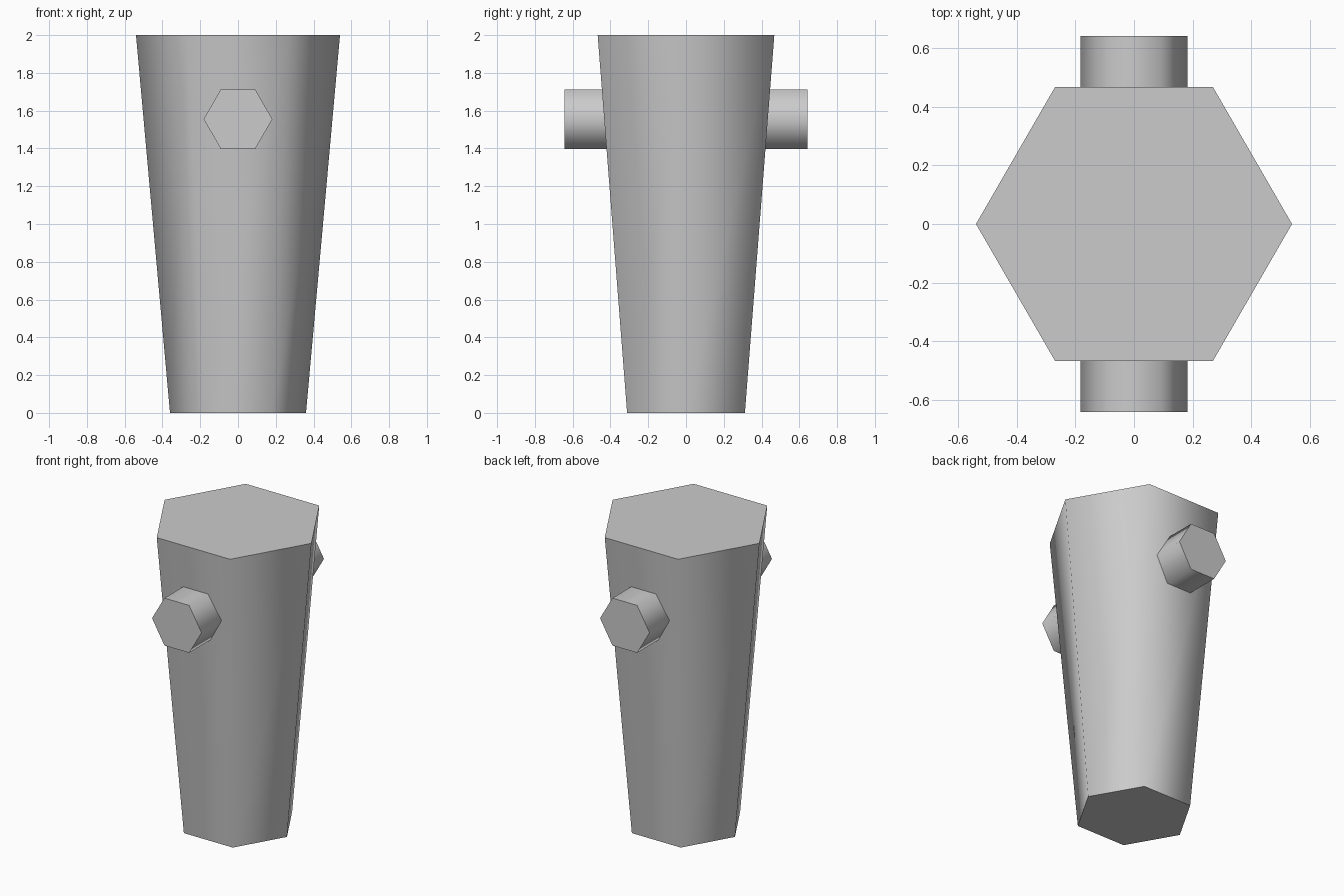
import bpy, bmesh
from math import cos, sin, radians, tau
from mathutils import Matrix

if "Cube" in bpy.data.objects:
    bpy.data.objects.remove(bpy.data.objects["Cube"])

SIDES = 6


def hex_prism(name, r_start, r_end, start, end, matrix=Matrix()):
    """Six-sided prism along local z with corners on the x axis."""
    bm = bmesh.new()
    rings = [[bm.verts.new((r * cos(tau * i / SIDES), r * sin(tau * i / SIDES), z))
              for i in range(SIDES)]
             for r, z in ((r_start, start), (r_end, end))]
    low, high = rings
    bm.faces.new(low[::-1])
    bm.faces.new(high)
    for i in range(SIDES):
        j = (i + 1) % SIDES
        bm.faces.new((low[i], low[j], high[j], high[i]))
    bm.transform(matrix)
    bmesh.ops.recalc_face_normals(bm, faces=bm.faces)
    mesh = bpy.data.meshes.new(name)
    bm.to_mesh(mesh)
    bm.free()
    obj = bpy.data.objects.new(name, mesh)
    bpy.context.collection.objects.link(obj)

    # Sides blend smoothly, end caps stay crisp
    bpy.ops.object.select_all(action='DESELECT')
    obj.select_set(True)
    bpy.context.view_layer.objects.active = obj
    bpy.ops.object.shade_smooth_by_angle(angle=radians(70))
    return obj


# Tapered body
hex_prism("tapered_body", 0.36, 0.54, 0.0, 2.0)

# Cross peg running front to back through the body
hex_prism("cross_peg", 0.182, 0.182, -0.643, 0.643,
          Matrix.Translation((0, 0, 1.555)) @ Matrix.Rotation(radians(90), 4, 'X'))
